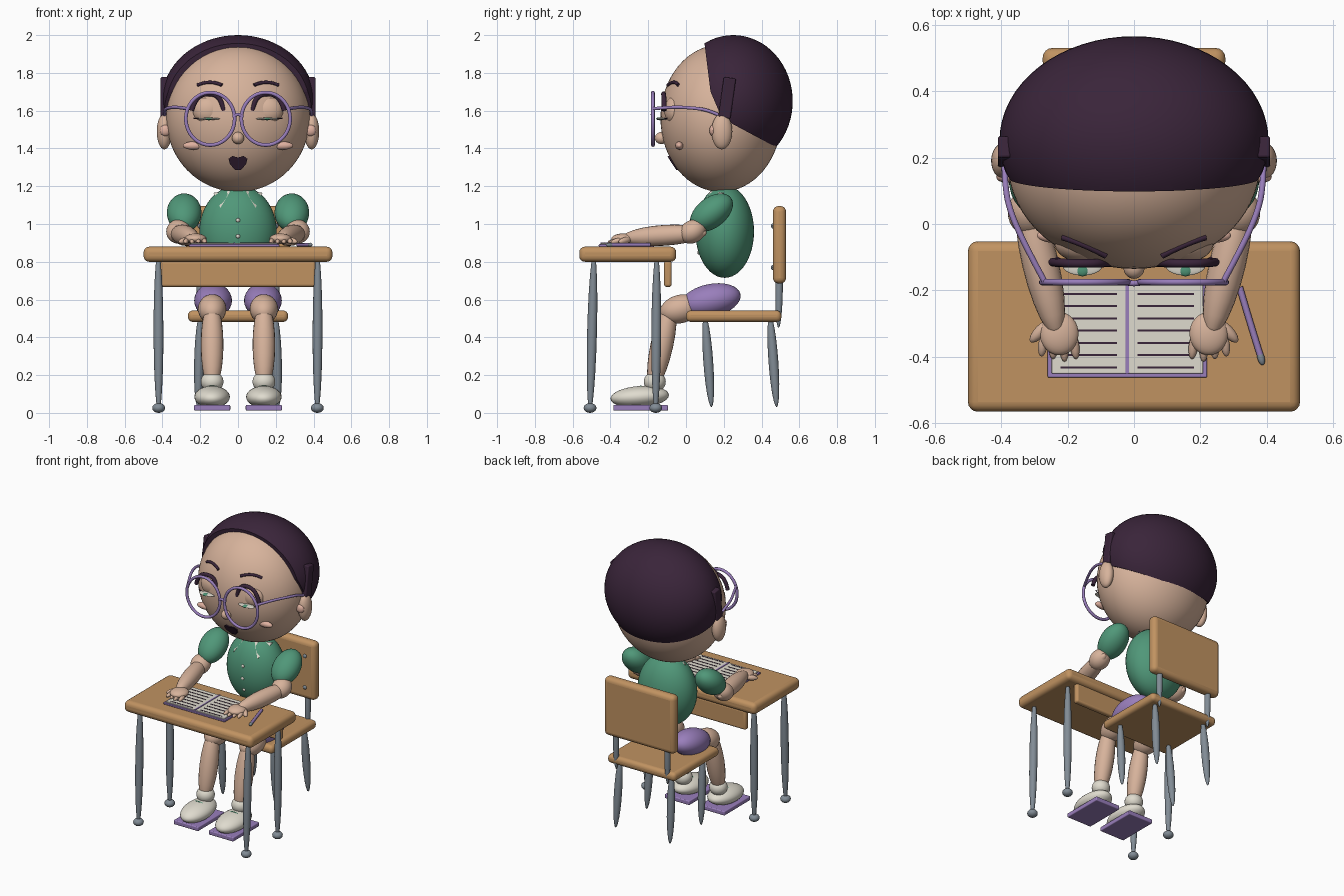
import bpy, bmesh, math
from mathutils import Vector, Matrix

if bpy.data.objects.get("Cube"):
    bpy.data.objects.remove(bpy.data.objects["Cube"])


def material(name, r, g, b):
    m = bpy.data.materials.new(name)
    m.use_nodes = True
    m.diffuse_color = (r, g, b, 1)
    m.node_tree.nodes["Principled BSDF"].inputs["Base Color"].default_value = (r, g, b, 1)
    return m


skin = material("skin", .68, .45, .33)
blush = material("blush", .74, .44, .35)
dark = material("dark plum", .042, .018, .042)
green = material("shirt green", .08, .31, .19)
wood = material("wood", .53, .29, .12)
purple = material("purple", .32, .21, .5)
metal = material("grey metal", .22, .26, .3)
cream = material("cream", .74, .71, .62)
made = []


def add(name, bm, mat):
    bmesh.ops.recalc_face_normals(bm, faces=bm.faces[:])
    me = bpy.data.meshes.new(name)
    bm.to_mesh(me)
    bm.free()
    me.materials.append(mat)
    ob = bpy.data.objects.new(name, me)
    bpy.context.collection.objects.link(ob)
    made.append(ob)
    return ob


def ellipsoid(name, loc, radii, mat, tilt=0, seg=32):
    bm = bmesh.new()
    bmesh.ops.create_uvsphere(bm, u_segments=seg, v_segments=seg // 2, radius=1)
    bm.transform(Matrix.Translation(loc) @ Matrix.Rotation(math.radians(tilt), 4, 'X')
                 @ Matrix.Diagonal((*radii, 1)))
    return add(name, bm, mat)


def limb(name, a, b, r, mat, seg=20):
    """Slim ellipsoid running from a to b."""
    a, b = Vector(a), Vector(b)
    bm = bmesh.new()
    bmesh.ops.create_uvsphere(bm, u_segments=seg, v_segments=seg // 2 + 2, radius=1)
    bm.transform(Matrix.Translation((a + b) / 2) @ (b - a).to_track_quat('Z', 'Y').to_matrix().to_4x4()
                 @ Matrix.Diagonal((r, r, (b - a).length / 2, 1)))
    return add(name, bm, mat)


def box(name, low, high, mat, bevel=0, tilt=0):
    low, high = Vector(low), Vector(high)
    bm = bmesh.new()
    bmesh.ops.create_cube(bm, size=1)
    bm.transform(Matrix.Translation((low + high) / 2) @ Matrix.Rotation(math.radians(tilt), 4, 'X')
                 @ Matrix.Diagonal((*(high - low), 1)))
    ob = add(name, bm, mat)
    if bevel:
        mod = ob.modifiers.new("rounding", 'BEVEL')
        mod.width, mod.segments = bevel, 4
    return ob


def tube(name, pts, r, mat, closed=False):
    cu = bpy.data.curves.new(name, 'CURVE')
    cu.dimensions = '3D'
    cu.bevel_depth, cu.bevel_resolution, cu.use_fill_caps = r, 3, True
    cu.resolution_u = 6
    sp = cu.splines.new('NURBS')
    sp.points.add(len(pts) - 1)
    for p, co in zip(sp.points, pts):
        p.co = (*co, 1)
    sp.use_cyclic_u, sp.use_endpoint_u, sp.order_u = closed, not closed, 3
    cu.materials.append(mat)
    bpy.context.collection.objects.link(bpy.data.objects.new(name, cu))


def on_front(body, x, z):
    """Front y of an ellipsoid (centre, radii) at x, z."""
    c, r = body
    return c[1] - r[1] * math.sqrt(max(0, 1 - ((x - c[0]) / r[0]) ** 2 - ((z - c[2]) / r[2]) ** 2))


def plate(name, body, outline, mat):
    """Thin flat patch laid on the front of an ellipsoid."""
    bm = bmesh.new()
    face = bm.faces.new([bm.verts.new((x, on_front(body, x, z) - .009, z)) for x, z in outline])
    ext = bmesh.ops.extrude_face_region(bm, geom=[face])
    bmesh.ops.translate(bm, vec=(0, .009, 0),
                        verts=[v for v in ext["geom"] if isinstance(v, bmesh.types.BMVert)])
    add(name, bm, mat)


HEAD = ((0, .185, 1.56), (.38, .32, .39))
TORSO = ((0, .205, .96), (.205, .155, .245))

# Head and hair cap trimmed along the hairline
ellipsoid("head", *HEAD, skin, seg=64)
bm = bmesh.new()
bmesh.ops.create_uvsphere(bm, u_segments=64, v_segments=32, radius=1)
bm.transform(Matrix.Translation((0, .25, 1.65)) @ Matrix.Diagonal((.405, .315, .35, 1)))
hairline = [(.10, 1.94), (.13, 1.7), (.19, 1.56), (.47, 1.41)]
for (y, z), (y2, z2) in zip(hairline, hairline[1:]):
    cut = bmesh.ops.bisect_plane(bm, geom=bm.verts[:] + bm.edges[:] + bm.faces[:],
                                 plane_co=(0, y, z), plane_no=(0, z2 - z, y - y2), clear_outer=True)
    rim = [e for e in cut["geom_cut"] if isinstance(e, bmesh.types.BMEdge)]
    bmesh.ops.edgeloop_fill(bm, edges=rim)
add("hair", bm, dark)

# Face centre
ellipsoid("nose", (0, -.13, 1.455), (.032, .035, .032), skin)
plate("mouth", HEAD, [(-.05, 1.345), (-.03, 1.36), (0, 1.352), (.03, 1.36), (.05, 1.345),
                      (.042, 1.315), (.015, 1.287), (-.015, 1.287), (-.042, 1.315)], dark)
tube("glasses_bridge", [(-.025, -.175, 1.565), (0, -.182, 1.595), (.025, -.175, 1.565)], .009, purple)

# Shirt body and buttons
ellipsoid("shirt", *TORSO, green, seg=48)
for z in (1.02, .935, .85):
    ellipsoid("shirt_button", (0, on_front(TORSO, 0, z), z), (.011, .007, .011), cream, seg=12)

for s, side in ((-1, "right"), (1, "left")):
    def part(n):
        return side + "_" + n

    def pt(x, y, z):
        return (s * x, y, z)

    # Face sides
    box(part("sideburn"), (s * .39 - .02, .185, 1.56), (s * .39 + .02, .25, 1.775), dark, .008, -8)
    ellipsoid(part("ear"), pt(.39, .19, 1.49), (.04, .055, .095), skin)
    ellipsoid(part("inner_ear"), pt(.385, .142, 1.495), (.03, .018, .03), blush, seg=16)
    ellipsoid(part("cheek"), pt(.235, -.035, 1.415), (.057, .022, .022), blush)
    ellipsoid(part("eyelid"), pt(.155, -.055, 1.6), (.085, .06, .08), skin)
    ellipsoid(part("eye"), pt(.155, -.125, 1.557), (.06, .03, .006), cream)
    ellipsoid(part("iris"), pt(.155, -.138, 1.557), (.02, .02, .008), green, seg=16)
    tube(part("lower_lash"), [pt(.085, -.115, 1.56), pt(.155, -.14, 1.553), pt(.235, -.1, 1.56)], .003, dark)
    tube(part("upper_lash"), [pt(.075, -.117, 1.6), pt(.09, -.117, 1.67), pt(.155, -.119, 1.695),
                              pt(.225, -.117, 1.67), pt(.245, -.115, 1.6)], .013, dark)
    tube(part("eyebrow"), [pt(x, on_front(HEAD, x, z) - .004, z)
                           for x, z in ((.085, 1.735), (.15, 1.765), (.215, 1.735))], .009, dark)

    # Glasses
    tube(part("lens_ring"), [pt(.147 + .13 * math.cos(a * math.tau / 24), -.175,
                                1.557 + .14 * math.sin(a * math.tau / 24)) for a in range(24)],
         .01, purple, True)
    tube(part("temple"), [pt(.268, -.175, 1.61), pt(.32, -.08, 1.62), pt(.375, .04, 1.615),
                          pt(.39, .13, 1.6), pt(.39, .21, 1.56)], .009, purple)

    # Collar, sleeve, arm and hand
    plate(part("collar"), TORSO, [(s * .04, 1.175), (s * .13, 1.165), (s * .093, 1.085)], cream)
    ellipsoid(part("sleeve"), pt(.285, .135, 1.06), (.092, .13, .08), green, 38)
    ellipsoid(part("elbow"), pt(.315, .035, .96), (.065, .075, .06), skin, 30)
    limb(part("forearm"), pt(.335, .11, .955), pt(.23, -.34, .925), .055, skin)
    ellipsoid(part("palm"), pt(.225, -.33, .922), (.058, .065, .028), skin)
    for i in range(4):
        x = .183 + i * .029
        tip = -.415 + .008 * abs(i - 1)
        limb(part("finger"), pt(x, -.33, .918), pt(x + .006 * (i - 1.5), tip, .903), .014, skin, 12)
    limb(part("thumb"), pt(.25, -.29, .92), pt(.312, -.355, .905), .018, skin, 12)

    # Shorts, leg, sock and shoe
    ellipsoid(part("shorts_leg"), pt(.132, .13, .595), (.1, .162, .087), purple, 12)
    ellipsoid(part("knee"), pt(.137, -.03, .55), (.075, .11, .075), skin, 15)
    limb(part("shin"), pt(.137, -.075, .6), pt(.137, -.18, .12), .06, skin)
    ellipsoid(part("sock"), pt(.137, -.165, .165), (.06, .058, .055), cream)
    ellipsoid(part("shoe"), pt(.137, -.245, .085), (.094, .155, .057), cream, 4)
    for y, z in ((-.31, .129), (-.275, .136), (-.24, .142)):
        tube(part("lace"), [pt(.095, y, z - .014), pt(.137, y, z + .008), pt(.18, y, z - .014)], .006, green)
    box(part("sole"), (s * .137 - .096, -.385, .012), (s * .137 + .096, -.095, .042), purple, .006)

    # Desk and chair legs
    for y, foot_y in ((-.487, -.508), (-.155, -.16)):
        limb(part("desk_leg"), pt(.422, y, .85), pt(.42, foot_y, -.0), .026, metal)
        ellipsoid(part("desk_foot"), pt(.42, foot_y, .026), (.034, .034, .026), metal, seg=20)
    for y in (.1, .445):
        limb(part("chair_leg"), pt(.2, y, .52), pt(.212, y + .035, .03), .026, metal)
    limb(part("back_post"), pt(.2, .49, .45), pt(.2, .495, .85), .02, metal)
    for z in (.77, .99):
        ellipsoid(part("screw"), pt(.2, .459, z), (.014, .009, .014), metal, seg=12)

# Desk and chair boards
box("desk_top", (-.5, -.565, .8), (.5, -.052, .88), wood, .03)
box("desk_panel", (-.41, -.116, .667), (.41, -.076, .805), wood, .014)
box("chair_seat", (-.265, 0, .482), (.265, .505, .542), wood, .025)
box("chair_back", (-.275, .46, .685), (.275, .53, 1.095), wood, .03)

# Open book with ruled lines
box("book_cover", (-.26, -.462, .88), (.22, -.17, .893), purple, .004)
for cx in (-.136, .096):
    box("book_page", (cx - .112, -.45, .89), (cx + .112, -.175, .9), cream, .003)
    for i in range(7):
        y = -.21 - i * .037
        box("text_line", (cx - .085, y - .003, .898), (cx + .085, y + .003, .902), dark)
box("book_spine", (-.025, -.452, .89), (-.015, -.172, .903), purple)

# Pencil
tube("pencil", [(.318, -.19, .89), (.35, -.3, .89), (.38, -.395, .89)], .01, purple)
limb("pencil_tip", (.376, -.38, .89), (.388, -.425, .89), .011, metal, 12)

# Smooth shading with crisp edges
bpy.ops.object.select_all(action='DESELECT')
for ob in made:
    ob.select_set(True)
bpy.context.view_layer.objects.active = made[0]
bpy.ops.object.shade_smooth_by_angle(angle=math.radians(35))
